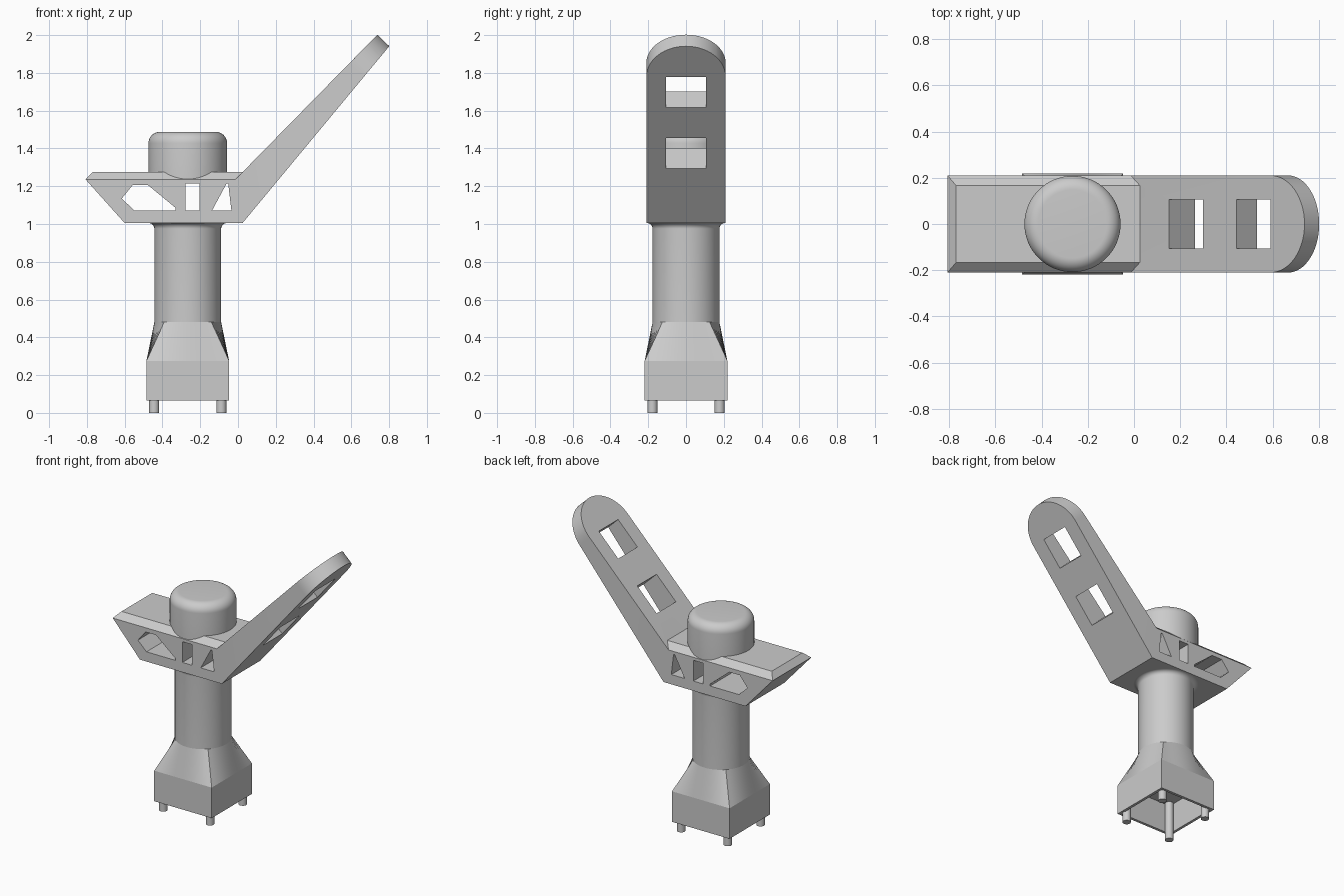
import bpy, bmesh, math
from mathutils import Vector

if "Cube" in bpy.data.objects:
    bpy.data.objects.remove(bpy.data.objects["Cube"])

CX, N = -0.266, 64      # column axis and ring resolution
W = 0.21                # half width of the head


def finish(name, bm, smooth=None):
    bmesh.ops.recalc_face_normals(bm, faces=bm.faces[:])
    me = bpy.data.meshes.new(name)
    bm.to_mesh(me)
    bm.free()
    ob = bpy.data.objects.new(name, me)
    bpy.context.collection.objects.link(ob)
    if smooth:
        activate(ob)
        bpy.ops.object.shade_smooth_by_angle(angle=math.radians(smooth))
    return ob


def activate(ob):
    bpy.ops.object.select_all(action='DESELECT')
    ob.select_set(True)
    bpy.context.view_layer.objects.active = ob


def loft(name, rings, smooth, x=CX, y=0, n=N):
    """Stack of rings (kind, radius, z); kind 'c' circle or 's' square."""
    bm = bmesh.new()
    loops = []
    for kind, r, z in rings:
        loop = []
        for i in range(n):
            a = 2 * math.pi * i / n
            c, s = math.cos(a), math.sin(a)
            k = r / max(abs(c), abs(s)) if kind == 's' else r
            loop.append(bm.verts.new((x + k * c, y + k * s, z)))
        loops.append(loop)
    for a, b in zip(loops, loops[1:]):
        for i in range(n):
            j = (i + 1) % n
            bm.faces.new((a[i], a[j], b[j], b[i]))
    bm.faces.new(loops[0])
    bm.faces.new(loops[-1])
    return finish(name, bm, smooth)


def prism(name, pts, vec):
    bm = bmesh.new()
    a = [bm.verts.new(p) for p in pts]
    b = [bm.verts.new(Vector(p) + vec) for p in pts]
    bm.faces.new(a)
    bm.faces.new(b)
    for i in range(len(a)):
        j = (i + 1) % len(a)
        bm.faces.new((a[i], a[j], b[j], b[i]))
    return finish(name, bm)


def cut(ob, cutter):
    cutter.hide_render = True
    m = ob.modifiers.new('cut', 'BOOLEAN')
    m.operation, m.solver, m.object = 'DIFFERENCE', 'EXACT', cutter
    activate(ob)
    bpy.ops.object.modifier_apply(modifier=m.name)
    bpy.data.objects.remove(cutter)


# Hollow square foot blending into the round column, flared at the top
rings = [('s', 0.2, 0.27), ('s', 0.2, 0.065), ('s', 0.219, 0.065),
         ('s', 0.219, 0.275), ('c', 0.177, 0.48)]
for i in range(11):
    a = math.pi / 2 * i / 10
    rings.append(('c', 0.207 - 0.03 * math.cos(a), 0.975 + 0.03 * math.sin(a)))
loft('column', rings, 11)

# Four pins in the corners of the foot
for sx in (-1, 1):
    for sy in (-1, 1):
        loft('pin', [('c', 0.027, 0), ('c', 0.027, 0.275)], 30,
             CX + sx * 0.178, sy * 0.178, 24)

# Head and sloping arm as one profile, with a chamfered deck on top
ang = math.radians(46)
u = Vector((math.cos(ang), 0, math.sin(ang)))
nrm = Vector((-u.z, 0, u.x))
prof = [(-0.807, 1.236), (-0.6, 1.005), (0.024, 1.005),
        (0.833, 1.98), (0.766, 2.031), (-0.014, 1.236)]
bm = bmesh.new()
f = [bm.verts.new((x, -W, z)) for x, z in prof]
b = [bm.verts.new((x, W, z)) for x, z in prof]
t = [bm.verts.new((x, y, 1.275)) for x, y in
     ((-0.77, -0.167), (0.025, -0.167), (0.025, 0.167), (-0.77, 0.167))]
for face in (f, b, t,
             *[(f[i], f[i + 1], b[i + 1], b[i]) for i in range(4)],
             (f[0], f[5], t[1], t[0]), (b[0], b[5], t[2], t[3]),
             (f[0], t[0], t[3], b[0]),
             (f[4], f[5], t[1], t[2], b[5], b[4])):
    bm.faces.new(face)
head = finish('head_and_arm', bm)

# Side openings through the head
for pts in ([(-0.615, 1.135), (-0.557, 1.207), (-0.478, 1.207), (-0.33, 1.085),
             (-0.33, 1.072), (-0.55, 1.072)],
            [(-0.277, 1.072), (-0.203, 1.072), (-0.203, 1.215), (-0.277, 1.215)],
            [(-0.137, 1.072), (-0.035, 1.072), (-0.052, 1.215), (-0.06, 1.215)]):
    cut(head, prism('cutter', [(x, -0.5, z) for x, z in pts], Vector((0, 1, 0))))

# Two windows through the arm
for cx, cz in ((0.558, 1.737), (0.278, 1.426)):
    c = Vector((cx, 0, cz)) - nrm * 0.2
    pts = [c + u * su * 0.105 + Vector((0, sy * 0.105, 0))
           for su, sy in ((-1, -1), (1, -1), (1, 1), (-1, 1))]
    cut(head, prism('cutter', pts, nrm * 0.4))

# Rounded arm tip
c = Vector((0.802, 0, 1.94)) - u * W - nrm * 0.2
uv = [(W * math.cos(a), W * math.sin(a)) for a in
      [math.pi * (i / 32 - 0.5) for i in range(33)]]
uv += [(0, 0.3), (0.4, 0.3), (0.4, -0.3), (0, -0.3)]
cut(head, prism('cutter', [c + u * p + Vector((0, q, 0)) for p, q in uv], nrm * 0.5))
activate(head)
bpy.ops.object.shade_smooth_by_angle(angle=math.radians(11))

# Round cap with a softened rim
rings = [('c', 0.208, 1.23)]
for i in range(11):
    a = math.pi / 2 * i / 10
    rings.append(('c', 0.148 + 0.06 * math.cos(a), 1.428 + 0.06 * math.sin(a)))
loft('round_cap', rings, 30)
